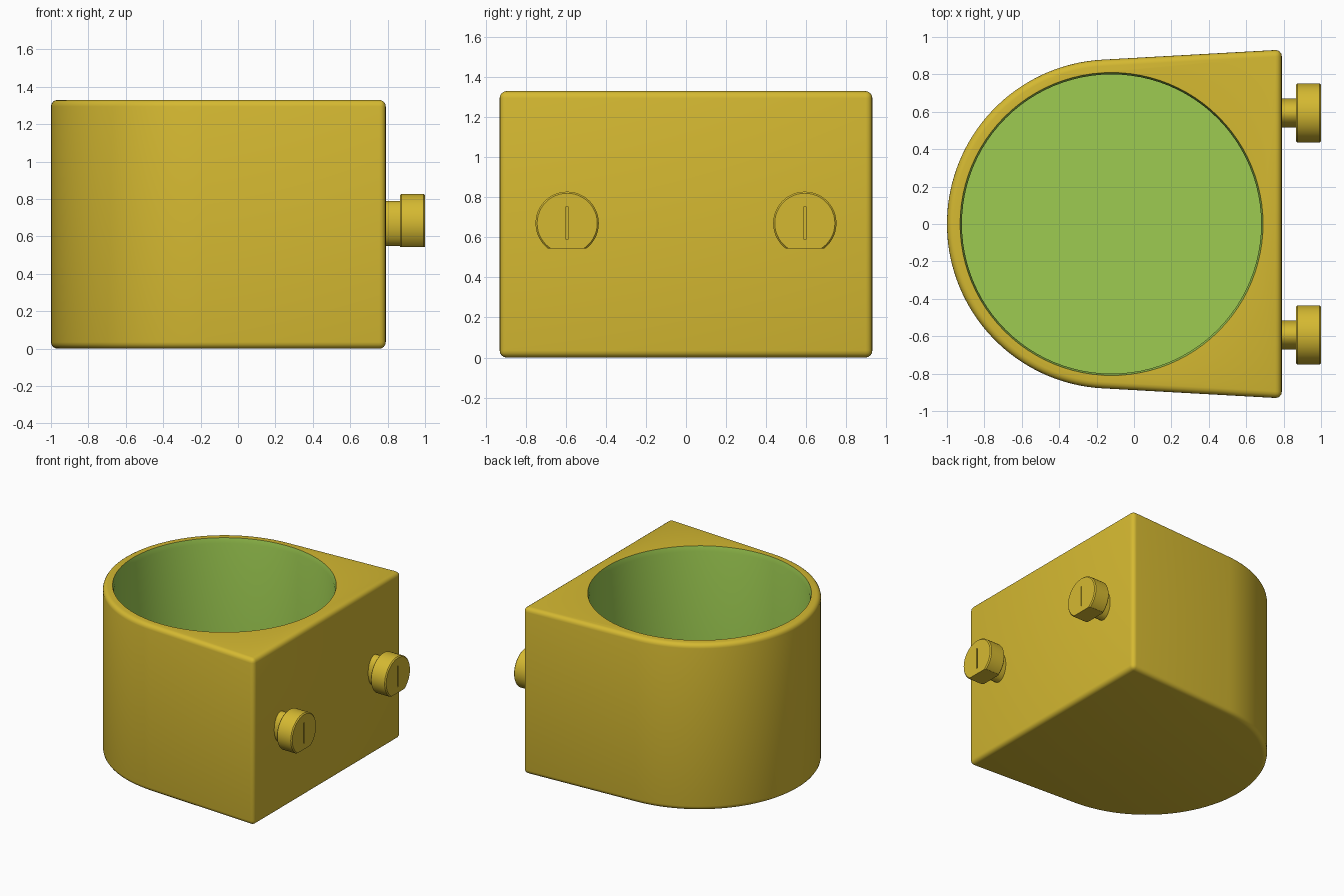
import bpy, bmesh, math

if "Cube" in bpy.data.objects:
    bpy.data.objects.remove(bpy.data.objects["Cube"])


def material(name, color):
    m = bpy.data.materials.new(name)
    m.diffuse_color = (*color, 1)
    m.use_nodes = True
    m.node_tree.nodes["Principled BSDF"].inputs["Base Color"].default_value = m.diffuse_color
    return m


GOLD = material("gold", (0.665, 0.485, 0.031))
GREEN = material("green", (0.337, 0.597, 0.083))

CX, R, HOLE_R, H = -0.12, 0.88, 0.80, 1.33   # cup centre, radii and height
BACK_X, BACK_Y = 0.79, 0.932                 # flat mounting side


def make_object(name, bm, mats):
    bmesh.ops.recalc_face_normals(bm, faces=bm.faces)
    me = bpy.data.meshes.new(name)
    bm.to_mesh(me)
    bm.free()
    ob = bpy.data.objects.new(name, me)
    bpy.context.collection.objects.link(ob)
    for m in mats:
        me.materials.append(m)
    return ob


def select(ob):
    bpy.ops.object.select_all(action='DESELECT')
    ob.select_set(True)
    bpy.context.view_layer.objects.active = ob


def apply_modifier(ob, mod):
    select(ob)
    bpy.ops.object.modifier_apply(modifier=mod.name)


def bevel(ob, width, segments):
    mod = ob.modifiers.new("round", 'BEVEL')
    mod.width, mod.segments = width, segments
    mod.limit_method, mod.angle_limit = 'ANGLE', math.radians(35)
    apply_modifier(ob, mod)


def cut(ob, cutter):
    mod = ob.modifiers.new("cut", 'BOOLEAN')
    mod.operation, mod.solver, mod.object = 'DIFFERENCE', 'EXACT', cutter
    apply_modifier(ob, mod)
    bpy.data.objects.remove(cutter)


def smooth(ob):
    select(ob)
    bpy.ops.object.shade_smooth_by_angle(angle=math.radians(30))


def loft(bm, rings, mat=0):
    """Skin a stack of equal vertex rings and cap both ends."""
    loops = [[bm.verts.new(p) for p in ring] for ring in rings]
    n = len(loops[0])
    faces = [bm.faces.new((a[i], a[(i + 1) % n], b[(i + 1) % n], b[i]))
             for a, b in zip(loops, loops[1:]) for i in range(n)]
    faces += [bm.faces.new(loops[0]), bm.faces.new(loops[-1])]
    for f in faces:
        f.material_index = mat


def box(name, lo, hi):
    bm = bmesh.new()
    loft(bm, [[(lo[0], lo[1], z), (hi[0], lo[1], z), (hi[0], hi[1], z), (lo[0], hi[1], z)]
              for z in (lo[2], hi[2])])
    return make_object(name, bm, [GOLD])


# Body: round front wall running tangentially out to the flat mounting side
dx = BACK_X - CX
start = math.atan2(BACK_Y, dx) + math.acos(R / math.hypot(dx, BACK_Y))
N = 72
outline = [(BACK_X, BACK_Y)]
for i in range(N + 1):
    a = start + (2 * math.pi - 2 * start) * i / N
    outline.append((CX + R * math.cos(a), R * math.sin(a)))
outline.append((BACK_X, -BACK_Y))
bm = bmesh.new()
loft(bm, [[(x, y, z) for x, y in outline] for z in (0, H)])
body = make_object("holder_body", bm, [GOLD, GREEN])
bevel(body, 0.035, 4)

# Cup hole with a slight flare at the rim and a closed floor
bm = bmesh.new()
loft(bm, [[(CX + r * math.cos(math.tau * i / 96), r * math.sin(math.tau * i / 96), z)
           for i in range(96)]
          for r, z in ((HOLE_R, 0.07), (HOLE_R, H - 0.04), (HOLE_R + 0.01, H), (HOLE_R + 0.01, H + 0.1))], 1)
cut(body, make_object("hole_cutter", bm, [GOLD, GREEN]))
smooth(body)

# Two mounting knobs: oval neck, flat-bottomed head and a thin slit
ZC = 0.67


def x_ring(x, y, ry, rz, floor=-1, n=48):
    return [(x, y + ry * math.cos(math.tau * i / n),
             max(ZC + rz * math.sin(math.tau * i / n), floor)) for i in range(n)]


for side, y in (("left", -0.593), ("right", 0.593)):
    bm = bmesh.new()
    loft(bm, [x_ring(x, y, 0.078, 0.12) for x in (BACK_X - 0.01, 0.88)])
    neck = make_object(side + "_knob_neck", bm, [GOLD])
    smooth(neck)

    bm = bmesh.new()
    loft(bm, [x_ring(x, y, r, r) for x, r in
              ((0.865, 0.15), (0.873, 0.158), (0.992, 0.158), (1.0, 0.15))])
    head = make_object(side + "_knob_head", bm, [GOLD])
    cut(head, box("flat_cutter", (0.8, y - 0.3, 0.3), (1.1, y + 0.3, 0.543)))
    cut(head, box("slit_cutter", (0.9, y - 0.005, 0.59), (1.1, y + 0.005, 0.755)))
    smooth(head)
